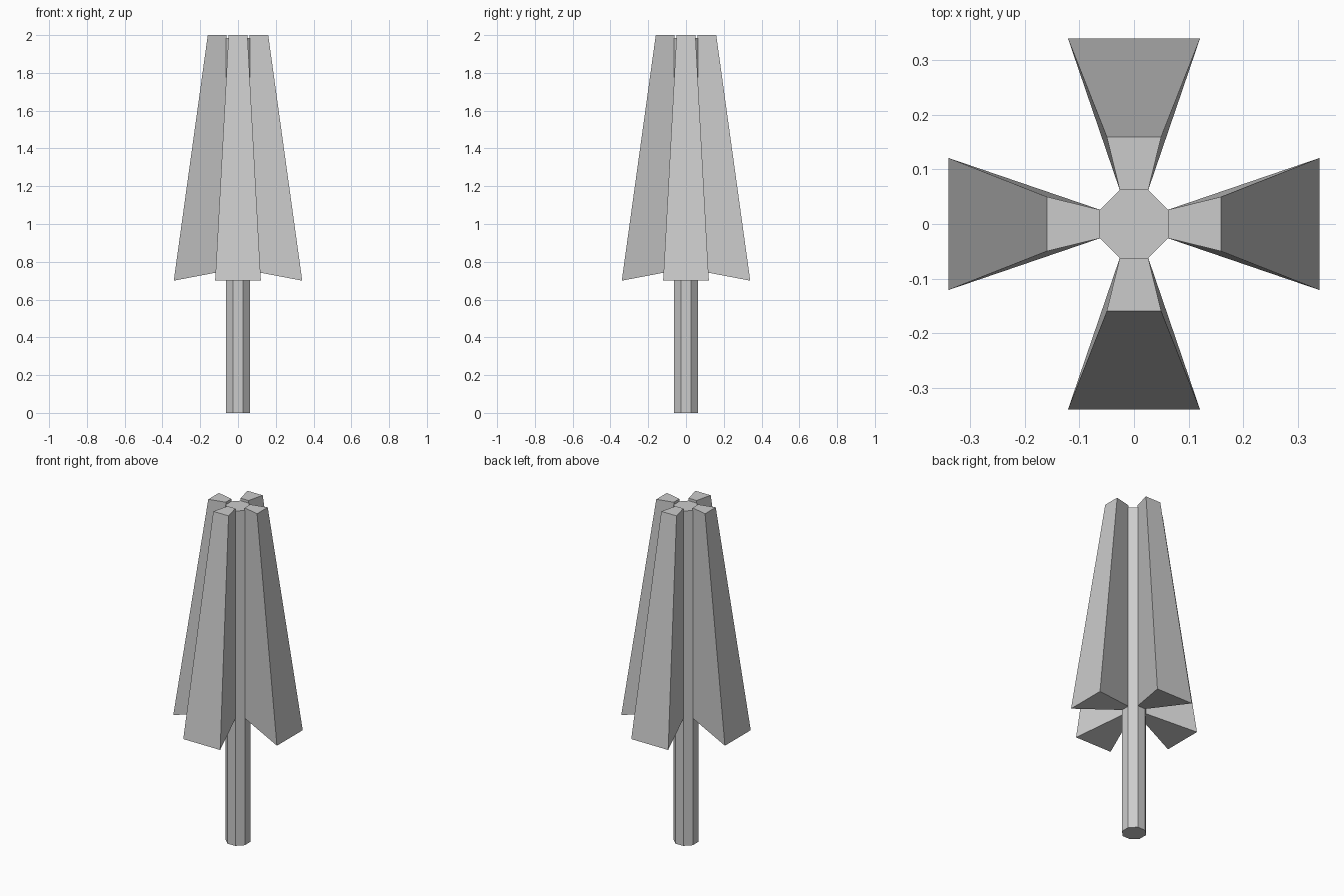
import bpy
import math
from mathutils import Matrix, Vector

cube = bpy.data.objects.get("Cube")
if cube:
    bpy.data.objects.remove(cube, do_unlink=True)

# Single grey material
grey = bpy.data.materials.new("light grey")
grey.use_nodes = True
colour = (0.6, 0.6, 0.6, 1)
grey.diffuse_color = colour
grey.node_tree.nodes["Principled BSDF"].inputs["Base Color"].default_value = colour

POLE_TOP = 1.985
FIN_TOP = 2.0

# Octagonal pole, with flat sides facing the fins
bpy.ops.mesh.primitive_cylinder_add(
    vertices=8, radius=0.068, depth=POLE_TOP, location=(0, 0, POLE_TOP / 2))
pole = bpy.context.object
pole.name = "pole"
pole.data.transform(Matrix.Rotation(math.pi / 8, 4, "Z"))
pole.data.materials.append(grey)


def ring(inner_z, outer_z, outer_x, outer_half):
    """Four-cornered outline of a fin end, reaching out along +x."""
    inner_x, inner_half = 0.062, 0.026
    return [Vector((inner_x, -inner_half, inner_z)),
            Vector((outer_x, -outer_half, outer_z)),
            Vector((outer_x, outer_half, outer_z)),
            Vector((inner_x, inner_half, inner_z))]


def add_fin(name, angle):
    """Tapered canopy fold, narrow at the top and flared at the bottom."""
    turn = Matrix.Rotation(angle, 4, "Z")
    corners = ring(0.753, 0.70, 0.34, 0.121) + ring(FIN_TOP, FIN_TOP, 0.16, 0.05)
    faces = [(3, 2, 1, 0), (4, 5, 6, 7)]
    faces += [(i, (i + 1) % 4, (i + 1) % 4 + 4, i + 4) for i in range(4)]
    mesh = bpy.data.meshes.new(name)
    mesh.from_pydata([turn @ c for c in corners], [], faces)
    mesh.materials.append(grey)
    bpy.context.collection.objects.link(bpy.data.objects.new(name, mesh))


# Four folds around the pole
for i, side in enumerate(("left", "back", "right", "front")):
    add_fin(side + "_canopy_fold", i * math.pi / 2)
